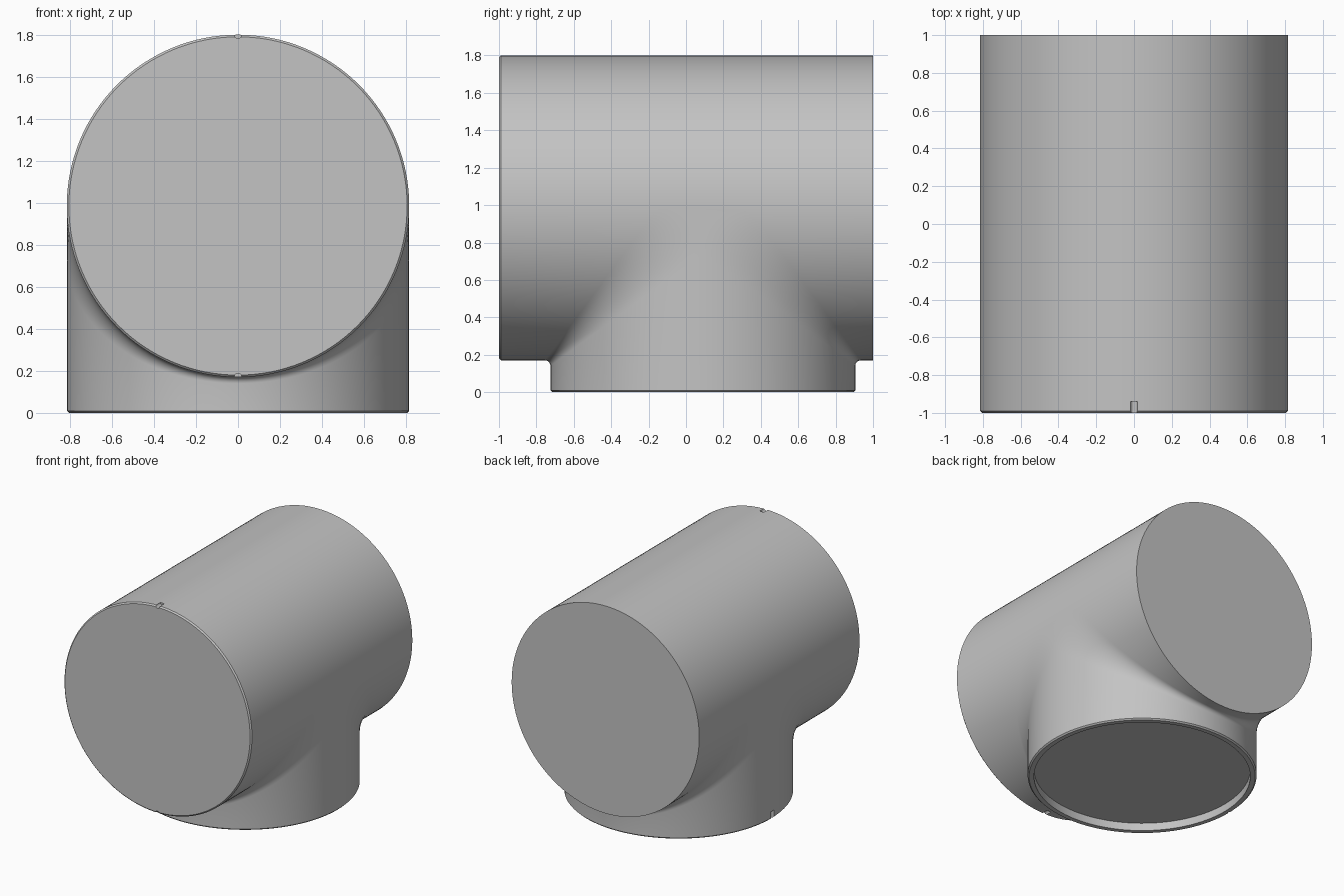
import bpy, bmesh, math
from mathutils import Matrix

if "Cube" in bpy.data.objects:
    bpy.data.objects.remove(bpy.data.objects["Cube"])

R = 0.815       # radius of both pipes
ZC = 0.985      # height of the main pipe axis
YC = 0.09       # offset of the branch axis
CH = 0.01       # rim chamfer
N = 64          # steps per half turn
ARC = 8         # steps across the fillet

grey = bpy.data.materials.new("plain grey")
grey.diffuse_color = (0.55, 0.55, 0.55, 1)
grey.use_nodes = True
grey.node_tree.nodes["Principled BSDF"].inputs["Base Color"].default_value = grey.diffuse_color


def fillet(s):
    """Fillet radius, widening towards the sides of the tee."""
    return 0.03 + 0.26 * (R - s)


def lower_column(t, side):
    """Branch wall, fillet, then the underside of the main pipe to one end."""
    x, s = R * math.cos(t), R * math.sin(t)
    f = fillet(s)
    k = (R - CH) / R
    pts = [(x * k, YC + side * s * k, 0), (x, YC + side * s, CH)]
    for i in range(ARC + 1):
        a = math.pi / 2 * i / ARC
        pts.append((x, YC + side * (s + f - f * math.cos(a)),
                    ZC - s - f + f * math.sin(a)))
    if side < 0:
        pts += [(x, -1 + CH, ZC - s), (x * k, -1, ZC - s * k)]
    else:
        pts.append((x, 1, ZC - s))
    return pts


def upper_column(t):
    """Top of the main pipe from front to back."""
    x, s = R * math.cos(t), R * math.sin(t)
    k = (R - CH) / R
    f = fillet(0)
    return [(x * k, -1, ZC + s * k)] + [
        (x, y, ZC + s) for y in (-1 + CH, YC - f, YC + f, 1)]


def loft(bm, columns):
    grid = [[bm.verts.new(p) for p in c] for c in columns]
    for a, b in zip(grid, grid[1:]):
        for i in range(len(a) - 1):
            bm.faces.new((a[i], b[i], b[i + 1], a[i + 1]))


angles = [math.pi * i / N for i in range(N + 1)]
bm = bmesh.new()

# Outer skin of the tee
for side in (-1, 1):
    loft(bm, [lower_column(t, side) for t in angles])
loft(bm, [upper_column(t) for t in angles])

# Flat webs where the two pipes are tangent at the sides
for t in (0, math.pi):
    loft(bm, [lower_column(t, s)[2:3 + ARC] for s in (-1, 1)])

# Bottom rim, recess wall and recessed disc
rings = [(R - CH, 0), (0.77, 0), (0.77, 0.06)]
full = [math.pi * i / N for i in range(2 * N + 1)]
loft(bm, [[(r * math.cos(t), YC + r * math.sin(t), z) for r, z in rings] for t in full])
bm.faces.new([bm.verts.new((0.77 * math.cos(t), YC + 0.77 * math.sin(t), 0.06))
              for t in full[:-1]])

# Front and back discs
for y, r in ((-1, R - CH), (1, R)):
    bm.faces.new([bm.verts.new((r * math.cos(t), y, ZC + r * math.sin(t)))
                  for t in full[:-1]])

bmesh.ops.remove_doubles(bm, verts=bm.verts, dist=0.0002)
bmesh.ops.recalc_face_normals(bm, faces=bm.faces)
mesh = bpy.data.meshes.new("tee_body")
bm.to_mesh(mesh)
bm.free()
body = bpy.data.objects.new("tee_body", mesh)
bpy.context.collection.objects.link(body)
mesh.materials.append(grey)

# Small round alignment grooves at the front rim and the branch rim
cut = bmesh.new()
turn = Matrix.Rotation(math.pi / 2, 4, 'X')
for place in (Matrix.Translation((0, -1, ZC + R)) @ turn,
              Matrix.Translation((0, -1, ZC - R)) @ turn,
              Matrix.Translation((-R, YC, 0))):
    bmesh.ops.create_cone(cut, cap_ends=True, segments=16, radius1=0.018,
                          radius2=0.018, depth=0.12, matrix=place)
cut_mesh = bpy.data.meshes.new("groove_cutter")
cut.to_mesh(cut_mesh)
cut.free()
cut_mesh.materials.append(grey)
cutter = bpy.data.objects.new("groove_cutter", cut_mesh)
bpy.context.collection.objects.link(cutter)
cutter.hide_render = True

mod = body.modifiers.new("grooves", 'BOOLEAN')
mod.operation = 'DIFFERENCE'
mod.solver = 'EXACT'
mod.object = cutter
bpy.context.view_layer.objects.active = body
body.select_set(True)
bpy.ops.object.modifier_apply(modifier=mod.name)
bpy.data.objects.remove(cutter)
bpy.ops.object.shade_smooth_by_angle(angle=math.radians(30))
